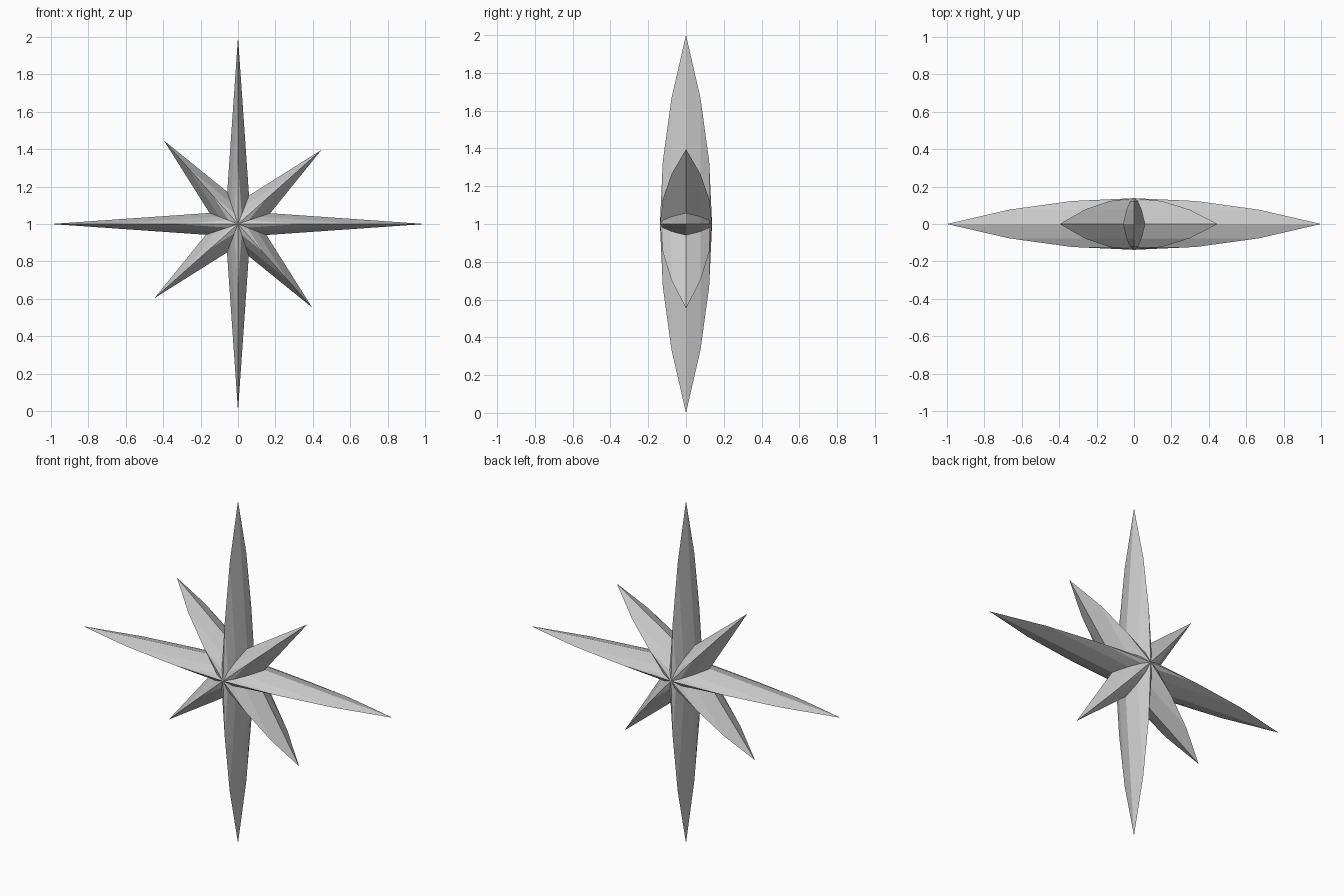
import bpy
import bmesh
from math import cos, sin, pi, radians

cube = bpy.data.objects.get("Cube")
if cube:
    bpy.data.objects.remove(cube, do_unlink=True)

# Single grey material
grey = bpy.data.materials.new("light_grey")
grey.use_nodes = True
color = (0.6, 0.6, 0.6, 1.0)
grey.diffuse_color = color
grey.node_tree.nodes["Principled BSDF"].inputs["Base Color"].default_value = color

HALF_DEPTH = 0.138
STEPS = 3


def make_star(name, tip_radius, valley_radius, turn):
    """Four-pointed star whose outline shrinks in rings up to a domed centre."""
    bm = bmesh.new()

    def ring(scale, side):
        depth = side * HALF_DEPTH * (1 - scale ** 2)
        verts = []
        for i in range(8):
            r = scale * (valley_radius if i % 2 else tip_radius)
            a = turn + i * pi / 4
            verts.append(bm.verts.new((r * cos(a), depth, r * sin(a))))
        return verts

    rim = ring(1, 1)
    for side in (-1, 1):
        outer = rim
        for k in range(STEPS - 1, 0, -1):
            inner = ring(k / STEPS, side)
            for i in range(8):
                j = (i + 1) % 8
                bm.faces.new((outer[i], outer[j], inner[j], inner[i]))
            outer = inner
        apex = bm.verts.new((0, side * HALF_DEPTH, 0))
        for i in range(8):
            bm.faces.new((outer[i], outer[(i + 1) % 8], apex))
    bmesh.ops.recalc_face_normals(bm, faces=bm.faces)

    mesh = bpy.data.meshes.new(name)
    bm.to_mesh(mesh)
    bm.free()
    mesh.materials.append(grey)
    obj = bpy.data.objects.new(name, mesh)
    obj.location.z = 1
    bpy.context.collection.objects.link(obj)
    return obj


# Long upright cross and the shorter, slightly turned diagonal cross
make_star("long_star", 1.0, 0.092, 0)
make_star("short_star", 0.597, 0.12, radians(41.6))
